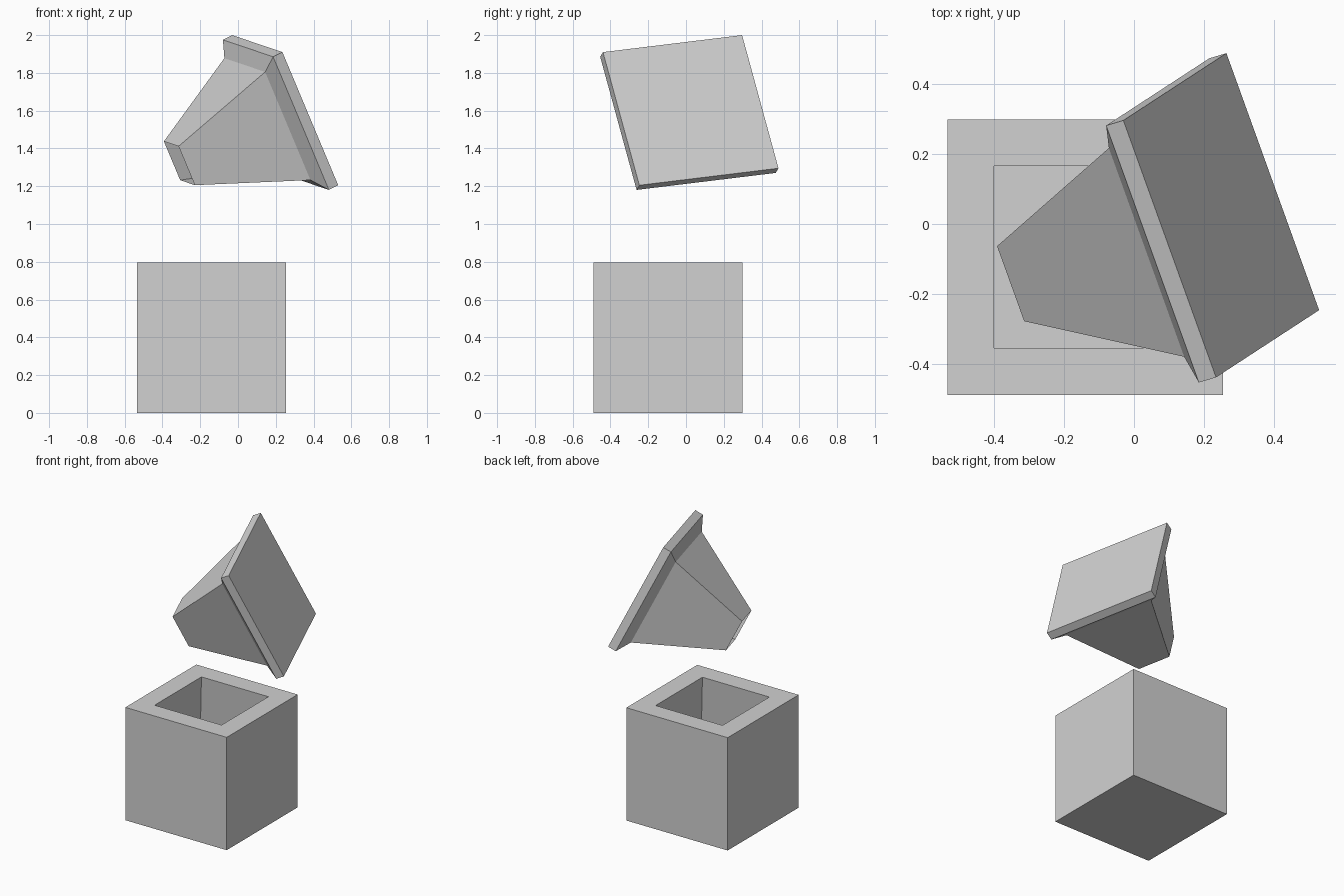
import bpy, bmesh
from mathutils import Matrix, Vector

cube = bpy.data.objects.get("Cube")
if cube:
    bpy.data.objects.remove(cube, do_unlink=True)

# Single plain colour
grey = bpy.data.materials.new("light_grey")
grey.use_nodes = True
colour = (0.64, 0.64, 0.64, 1)
grey.diffuse_color = colour
bsdf = next(n for n in grey.node_tree.nodes if n.type == "BSDF_PRINCIPLED")
bsdf.inputs["Base Color"].default_value = colour
bsdf.inputs["Roughness"].default_value = 0.8


def square_loft(name, rings, matrix, cap_end):
    """Skin square rings given as (half width, height); the first is capped."""
    bm = bmesh.new()
    loops = []
    for half, height in rings:
        corners = ((-1, -1), (1, -1), (1, 1), (-1, 1))
        loops.append([bm.verts.new((sx * half, sy * half, height)) for sx, sy in corners])
    for low, high in zip(loops, loops[1:]):
        for i in range(4):
            j = (i + 1) % 4
            bm.faces.new((low[i], low[j], high[j], high[i]))
    bm.faces.new(loops[0][::-1])
    if cap_end:
        bm.faces.new(loops[-1])
    mesh = bpy.data.meshes.new(name)
    bm.to_mesh(mesh)
    bm.free()
    mesh.materials.append(grey)
    obj = bpy.data.objects.new(name, mesh)
    obj.matrix_world = matrix
    bpy.context.scene.collection.objects.link(obj)
    return obj


# Open box: outer wall, rim, then a slightly flared cavity with a floor
square_loft("box", [(0.395, 0), (0.395, 0.795), (0.261, 0.795), (0.31, 0.13)],
            Matrix.Translation((-0.14, -0.095, 0)), cap_end=True)

# Tilted lid: local z runs from the flat plate face towards the plug tip
side = Vector((0.337, -0.934, -0.114)).normalized()
down = Vector((0.374, 0.247, -0.894))
down = (down - side * down.dot(side)).normalized()
inward = down.cross(side)
tilt = Matrix((down, side, inward)).transposed().to_4x4()

# Plate, chamfer and tapering hollow plug with an open tip
square_loft("lid_with_plug", [(0.394, 0), (0.394, 0.057), (0.32, 0.109), (0.115, 0.649)],
            Matrix.Translation((0.25, 0.025, 1.6025)) @ tilt, cap_end=False)
